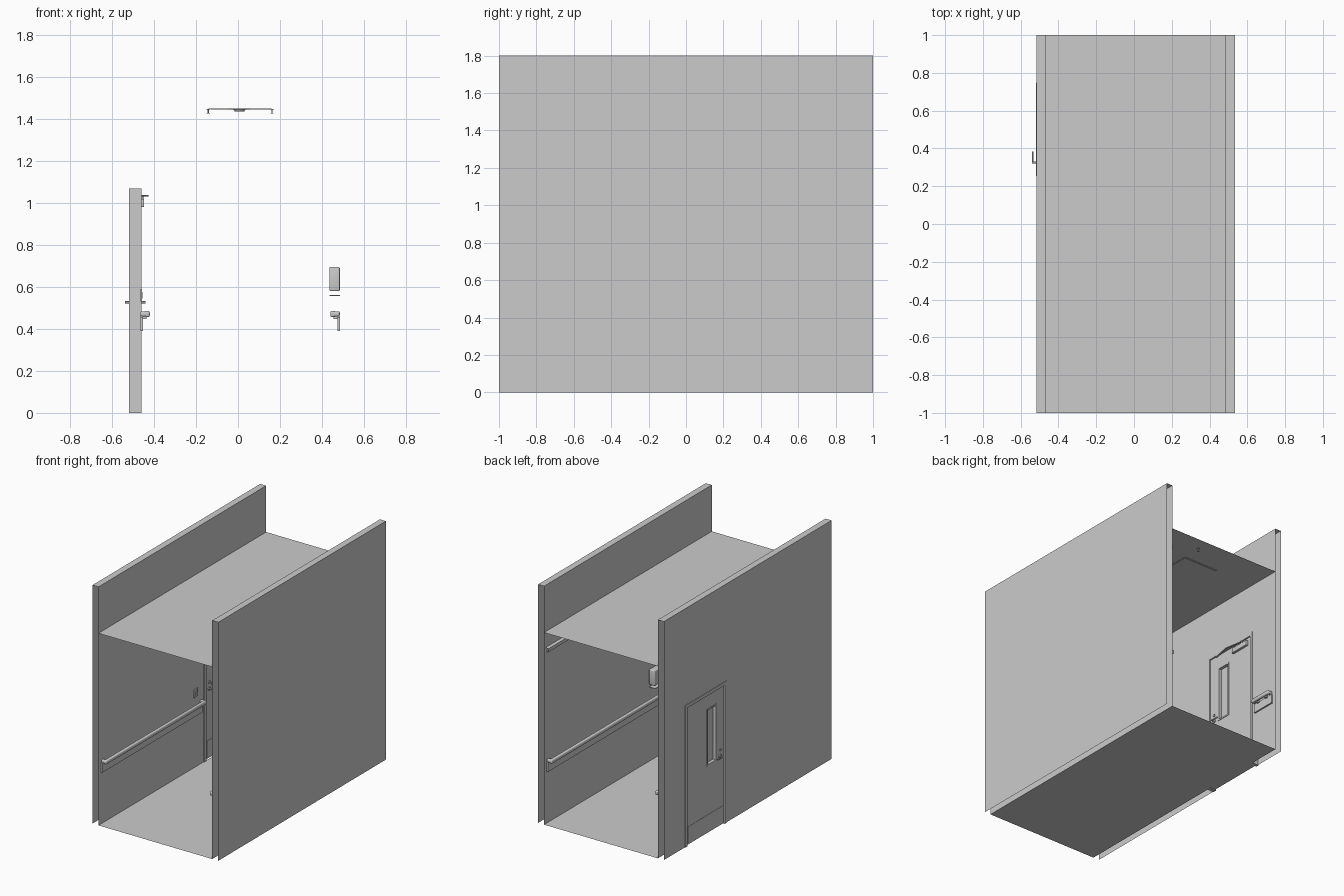
import bpy, bmesh, math
from mathutils import Vector

cube = bpy.data.objects.get("Cube")
if cube:
    bpy.data.objects.remove(cube, do_unlink=True)

grey = bpy.data.materials.new("plain_grey")
grey.use_nodes = True
COLOUR = (0.6, 0.6, 0.6, 1)
grey.diffuse_color = COLOUR
grey.node_tree.nodes["Principled BSDF"].inputs["Base Color"].default_value = COLOUR

# Corridor dimensions
RIGHT_IN, RIGHT_OUT = 0.485, 0.535
LEFT_IN, LEFT_OUT = -0.465, -0.515
HEIGHT, CEILING = 1.8, 1.45
DOOR_A, DOOR_B, DOOR_TOP = 0.255, 0.75, 1.07


def finish(name, bm, smooth=False):
    mesh = bpy.data.meshes.new(name)
    bm.to_mesh(mesh)
    bm.free()
    mesh.materials.append(grey)
    obj = bpy.data.objects.new(name, mesh)
    bpy.context.collection.objects.link(obj)
    if smooth:
        bpy.context.view_layer.objects.active = obj
        obj.select_set(True)
        bpy.ops.object.shade_smooth_by_angle()
        obj.select_set(False)
    return obj


def quad(bm, corners):
    bm.faces.new([bm.verts.new(c) for c in corners])


def level(name, x0, x1, y0, y1, z):
    """Flat horizontal sheet."""
    bm = bmesh.new()
    quad(bm, [(x0, y0, z), (x1, y0, z), (x1, y1, z), (x0, y1, z)])
    return finish(name, bm)


def box(name, x, y, z, bevel=0):
    bm = bmesh.new()
    bmesh.ops.create_cube(bm, size=1)
    for v in bm.verts:
        v.co = [lo + (c + 0.5) * (hi - lo) for c, (lo, hi) in zip(v.co, (x, y, z))]
    bmesh.ops.recalc_face_normals(bm, faces=bm.faces)
    if bevel:
        bmesh.ops.bevel(bm, geom=bm.edges[:], offset=bevel, segments=3,
                        profile=0.5, affect="EDGES")
    return finish(name, bm, bevel > 0)


def cylinder(name, centre, r1, r2, depth, axis="Z"):
    bm = bmesh.new()
    bmesh.ops.create_cone(bm, cap_ends=True, segments=24, radius1=r1,
                          radius2=r2, depth=depth)
    direction = Vector((1, 0, 0)) if axis == "X" else Vector((0, 0, 1))
    turn = direction.to_track_quat("Z", "Y")
    for v in bm.verts:
        v.co = turn @ v.co + Vector(centre)
    return finish(name, bm, True)


def wall(name, inner, outer, opening=False):
    """Hollow wall: two sheets and a top, with open ends and an open base."""
    bm = bmesh.new()
    patches = [(-1, 1, 0, HEIGHT)]
    if opening:
        patches = [(-1, DOOR_A, 0, HEIGHT), (DOOR_B, 1, 0, HEIGHT),
                   (DOOR_A, DOOR_B, DOOR_TOP, HEIGHT)]
    side = 1 if outer > inner else -1
    for x, facing in ((inner, -side), (outer, side)):
        for a, b, lo, hi in patches:
            ring = [(x, a, lo), (x, b, lo), (x, b, hi), (x, a, hi)]
            quad(bm, ring if facing > 0 else ring[::-1])
    x0, x1 = sorted((inner, outer))
    quad(bm, [(x0, -1, HEIGHT), (x1, -1, HEIGHT), (x1, 1, HEIGHT), (x0, 1, HEIGHT)])
    bmesh.ops.remove_doubles(bm, verts=bm.verts, dist=1e-5)
    return finish(name, bm)


# Shell
wall("right_side_wall", RIGHT_IN, RIGHT_OUT)
wall("door_side_wall", LEFT_IN, LEFT_OUT, opening=True)
level("floor", LEFT_IN, RIGHT_IN, -1, 1, 0)
level("ceiling", LEFT_IN, RIGHT_IN, -1, 1, CEILING)


def handrail(name, wall_x, inward, y0, y1):
    """Backing board, rounded grip with returned ends, and brackets."""
    def off(a, b):
        return tuple(sorted((wall_x + inward * a, wall_x + inward * b)))
    box(name + "_board", off(0, 0.012), (y0, y1), (0.39, 0.458))
    box(name + "_grip", off(0.02, 0.045), (y0, y1), (0.456, 0.486), 0.009)
    for end in (y0, y1 - 0.025):
        box(name + "_return", off(0, 0.036), (end, end + 0.025), (0.46, 0.484), 0.007)
    count = max(2, round((y1 - y0) / 0.4) + 1)
    for i in range(count):
        y = y0 + 0.05 + (y1 - y0 - 0.1) * i / (count - 1)
        box(name + "_bracket", off(0, 0.03), (y - 0.01, y + 0.01), (0.448, 0.462))


handrail("long_rail", RIGHT_IN, -1, -0.97, 0.97)
handrail("front_rail", LEFT_IN, 1, -0.97, 0.23)
handrail("short_rail", LEFT_IN, 1, 0.78, 0.97)

# Open-ended trim strip high on the right wall
bm = bmesh.new()
strip = [(RIGHT_IN, 1.33), (0.463, 1.325), (0.463, 1.3), (RIGHT_IN, 1.295)]
for (xa, za), (xb, zb) in zip(strip, strip[1:]):
    quad(bm, [(xa, -0.98, za), (xa, 0.98, za), (xb, 0.98, zb), (xb, -0.98, zb)])
finish("high_trim_strip", bm)

# Door frame and leaf
FRAME_X = (-0.52, -0.46)
box("frame_jamb", FRAME_X, (DOOR_A, DOOR_A + 0.025), (0, DOOR_TOP))
box("frame_jamb", FRAME_X, (DOOR_B - 0.025, DOOR_B), (0, DOOR_TOP))
box("frame_head", FRAME_X, (DOOR_A, DOOR_B), (DOOR_TOP - 0.025, DOOR_TOP))
LEAF_X = (-0.512, -0.468)
GLASS_Y, GLASS_Z = (0.38, 0.475), (0.52, 0.93)
Y0, Y1, Z1 = DOOR_A + 0.028, DOOR_B - 0.028, DOOR_TOP - 0.028
box("leaf_lock_stile", LEAF_X, (Y0, GLASS_Y[0]), (0.005, Z1))
box("leaf_hinge_stile", LEAF_X, (GLASS_Y[1], Y1), (0.005, Z1))
box("leaf_lower_panel", LEAF_X, GLASS_Y, (0.005, GLASS_Z[0]))
box("leaf_top_panel", LEAF_X, GLASS_Y, (GLASS_Z[1], Z1))
box("door_glass", (-0.493, -0.487), GLASS_Y, GLASS_Z)

# Window beads, kick plates and levers on both faces of the door
for face, out in ((LEAF_X[0], -1), (LEAF_X[1], 1)):
    def span(a, b):
        return tuple(sorted((face + out * a, face + out * b)))
    for i in (0, 1):
        s = 1 if i else -1
        ya, yb = sorted((GLASS_Y[i], GLASS_Y[i] + s * 0.01))
        za, zb = sorted((GLASS_Z[i], GLASS_Z[i] + s * 0.01))
        box("window_bead", span(0, 0.004), (ya, yb), (GLASS_Z[0] - 0.01, GLASS_Z[1] + 0.01))
        box("window_bead", span(0, 0.004), GLASS_Y, (za, zb))
    box("kick_plate", span(0, 0.002), (Y0 + 0.01, Y1 - 0.01), (0.02, 0.14))
    cylinder("lever_rose", (face + out * 0.003, 0.325, 0.527), 0.014, 0.014, 0.006, "X")
    cylinder("lever_spindle", (face + out * 0.014, 0.325, 0.527), 0.005, 0.005, 0.026, "X")
    box("lever_grip", span(0.02, 0.027), (0.32, 0.385), (0.522, 0.532), 0.003)
    cylinder("lock_cylinder", (face + out * 0.003, 0.325, 0.575), 0.01, 0.01, 0.006, "X")

# Door closer with folded arm
box("closer_body", (-0.468, -0.447), (0.54, 0.7), (0.98, 1.02), 0.004)
for start, end in (((-0.457, 0.64), (-0.432, 0.5)), ((-0.432, 0.5), (-0.46, 0.36))):
    a, b = Vector(start), Vector(end)
    arm = box("closer_arm", (0, (b - a).length), (-0.005, 0.005), (1.031, 1.037))
    arm.location = (a.x, a.y, 0)
    arm.rotation_euler.z = math.atan2(b.y - a.y, b.x - a.x)
cylinder("closer_pivot", (-0.457, 0.64, 1.027), 0.006, 0.006, 0.02)

# Wall switch
box("wall_switch_plate", (LEFT_IN, -0.457), (0.13, 0.18), (0.53, 0.59), 0.002)
box("wall_switch_rocker", (-0.458, -0.454), (0.145, 0.165), (0.545, 0.575))

# Dispenser and drip tray
box("dispenser_body", (0.436, RIGHT_IN), (-0.34, -0.25), (0.58, 0.695), 0.006)
box("drip_tray", (0.436, RIGHT_IN), (-0.335, -0.255), (0.557, 0.561))

# Ceiling hatch: thin border and panel
HX, HY = (-0.14, 0.16), (0.45, 0.75)
box("hatch_border", HX, HY, (CEILING - 0.003, CEILING - 0.0005))
box("hatch_panel", (HX[0] + 0.008, HX[1] - 0.008), (HY[0] + 0.008, HY[1] - 0.008),
    (CEILING - 0.005, CEILING - 0.002))

# Sprinklers and smoke detector
for x, y in ((0.162, 0.9), (-0.142, -0.5)):
    cylinder("sprinkler_rose", (x, y, CEILING - 0.003), 0.007, 0.011, 0.004)
    cylinder("sprinkler_stem", (x, y, CEILING - 0.012), 0.003, 0.003, 0.02)
    cylinder("sprinkler_plate", (x, y, CEILING - 0.023), 0.008, 0.008, 0.002)
cylinder("detector_base", (0.007, 0, CEILING - 0.003), 0.05, 0.052, 0.005)
cylinder("detector_head", (0.007, 0, CEILING - 0.01), 0.022, 0.028, 0.01)
